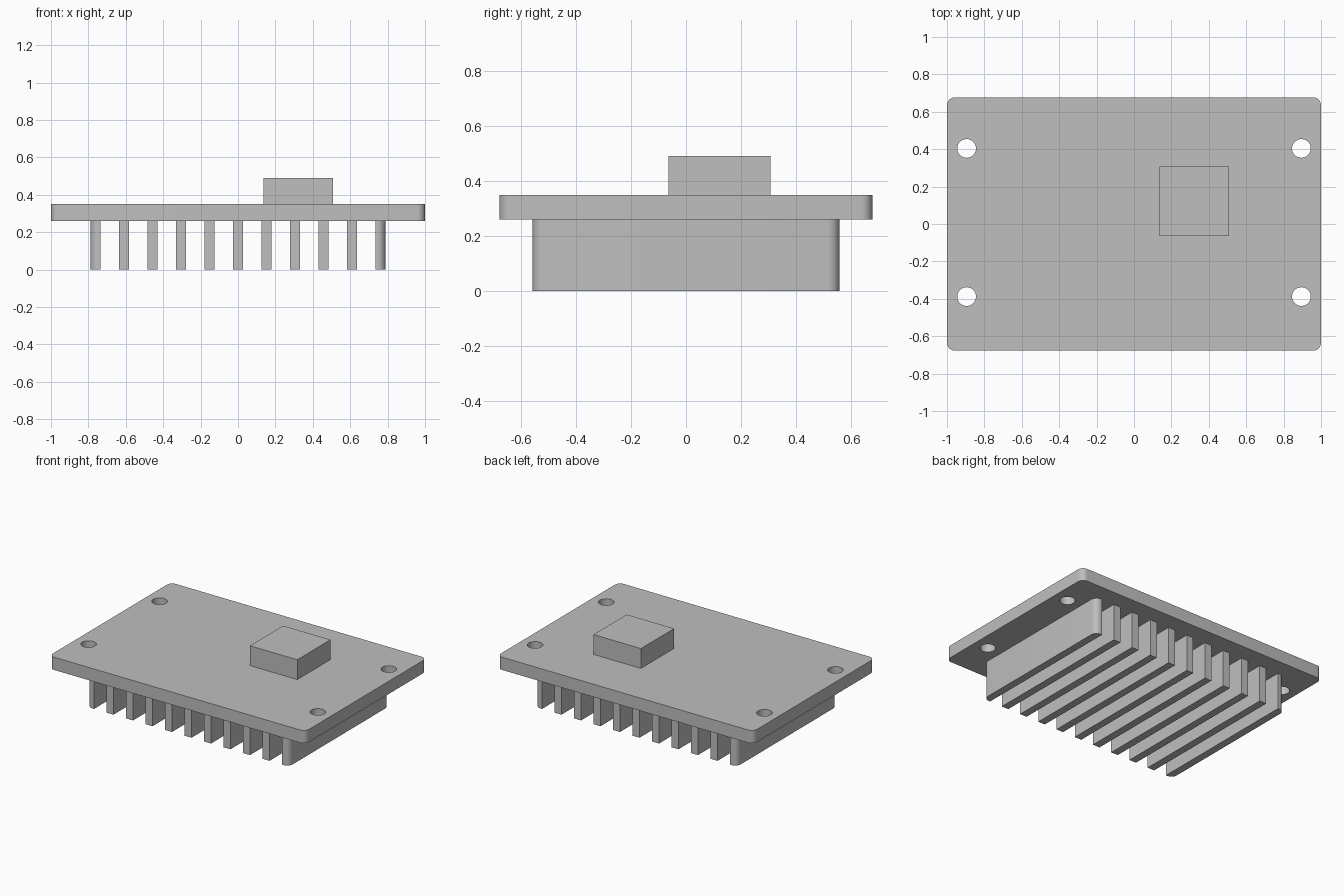
import bpy, bmesh, math

if "Cube" in bpy.data.objects:
    bpy.data.objects.remove(bpy.data.objects["Cube"])

metal = bpy.data.materials.new("light grey metal")
metal.diffuse_color = (0.52, 0.52, 0.52, 1)
metal.use_nodes = True
metal.node_tree.nodes["Principled BSDF"].inputs["Base Color"].default_value = metal.diffuse_color


def rounded_rect(x0, x1, y0, y1, radii):
    """Outline from the lower left corner, counter-clockwise; one radius per corner."""
    pts = []
    corners = [(x0, y0, 1, 1), (x1, y0, -1, 1), (x1, y1, -1, -1), (x0, y1, 1, -1)]
    for i, ((x, y, sx, sy), r) in enumerate(zip(corners, radii)):
        if r == 0:
            pts.append((x, y))
            continue
        for k in range(9):
            a = math.pi * (1 + i / 2) + math.pi / 2 * k / 8
            pts.append((x + sx * r + r * math.cos(a), y + sy * r + r * math.sin(a)))
    return pts


def circle(x, y, r, n=40):
    return [(x + r * math.cos(2 * math.pi * k / n),
             y + r * math.sin(2 * math.pi * k / n)) for k in range(n)]


def prism(name, loops, z0, z1):
    """Filled outline (further loops are holes) extruded from z0 to z1."""
    cu = bpy.data.curves.new(name, 'CURVE')
    cu.dimensions = '2D'
    cu.fill_mode = 'BOTH'
    cu.extrude = (z1 - z0) / 2
    for loop in loops:
        sp = cu.splines.new('POLY')
        sp.points.add(len(loop) - 1)
        for p, (x, y) in zip(sp.points, loop):
            p.co = (x, y, 0, 1)
        sp.use_cyclic_u = True
    ob = bpy.data.objects.new(name, cu)
    bpy.context.collection.objects.link(ob)
    ob.location.z = (z0 + z1) / 2
    bpy.ops.object.select_all(action='DESELECT')
    bpy.context.view_layer.objects.active = ob
    ob.select_set(True)
    bpy.ops.object.convert(target='MESH')
    ob = bpy.context.object
    bm = bmesh.new()
    bm.from_mesh(ob.data)
    bmesh.ops.remove_doubles(bm, verts=bm.verts, dist=1e-5)
    bmesh.ops.recalc_face_normals(bm, faces=bm.faces)
    bm.to_mesh(ob.data)
    bm.free()
    ob.data.materials.clear()
    ob.data.materials.append(metal)
    bpy.ops.object.shade_smooth_by_angle(angle=math.radians(30))
    return ob


# Base plate with four through holes
R = 0.042
holes = [circle(x, y, 0.05) for x in (-0.895, 0.895) for y in (-0.388, 0.404)]
prism("base_plate", [rounded_rect(-1, 1, -0.677, 0.677, [R] * 4)] + holes, 0.26, 0.35)

# Contact block on top
prism("contact_block", [rounded_rect(0.137, 0.507, -0.063, 0.307, [0] * 4)], 0.35, 0.49)

# Cooling fins; the outermost ones have rounded outer corners
COUNT, HALF, WIDTH = 11, 0.788, 0.054
pitch = (2 * HALF - WIDTH) / (COUNT - 1)
for i in range(COUNT):
    x = -HALF + i * pitch
    left = R if i == 0 else 0
    right = R if i == COUNT - 1 else 0
    outline = rounded_rect(x, x + WIDTH, -0.557, 0.557, [left, right, right, left])
    prism(f"fin_{i + 1}", [outline], 0, 0.26)
